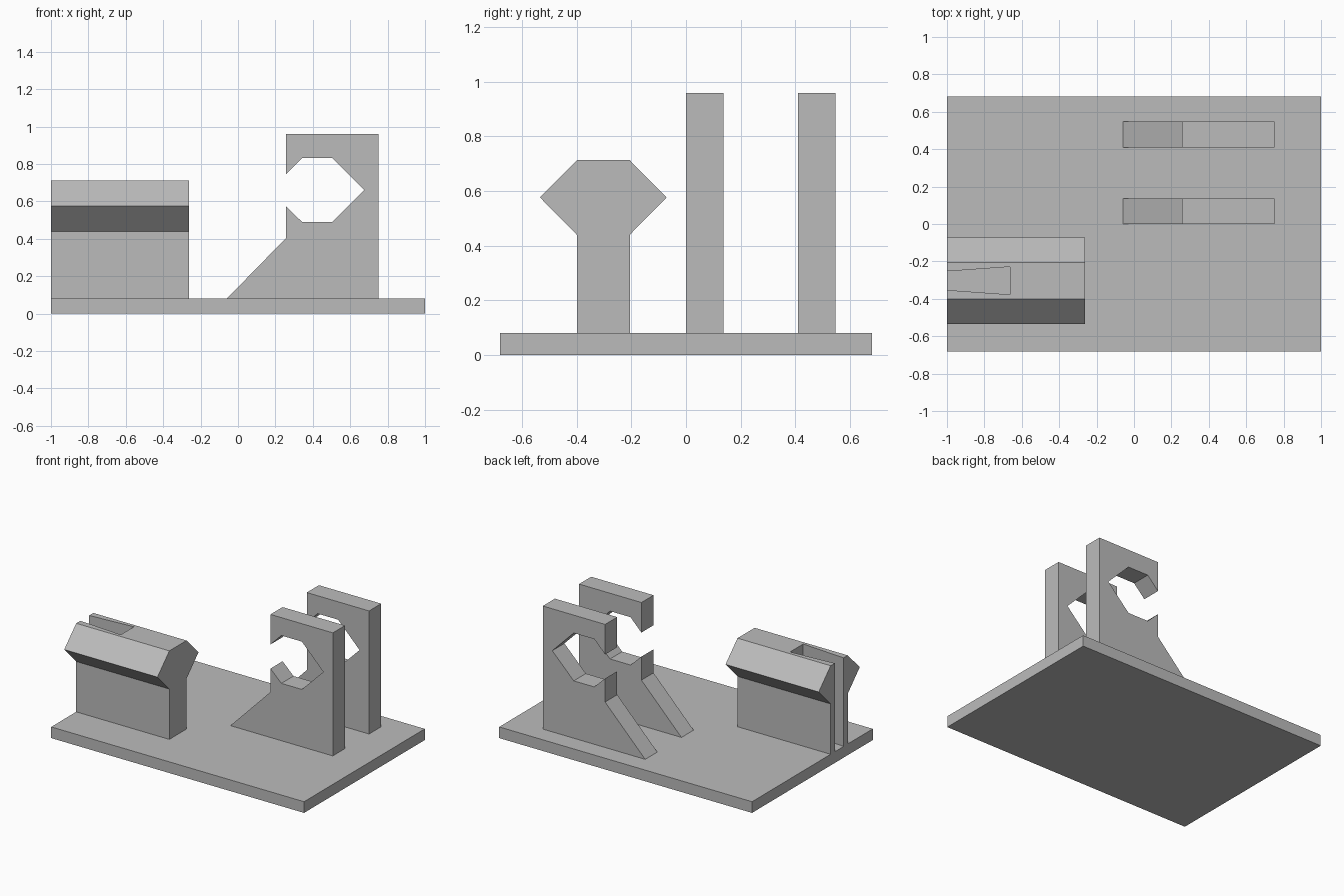
import bpy
import bmesh
from mathutils import Vector

cube = bpy.data.objects.get("Cube")
if cube:
    bpy.data.objects.remove(cube, do_unlink=True)

grey = bpy.data.materials.new("plain grey")
grey.use_nodes = True
colour = (0.5, 0.5, 0.5, 1)
grey.diffuse_color = colour
grey.node_tree.nodes["Principled BSDF"].inputs["Base Color"].default_value = colour


def prism(name, profile, axis, start, end):
    """Extrude a 2D profile along the x, y or z axis."""
    place = {
        "x": lambda p: (start, p[0], p[1]),
        "y": lambda p: (p[0], start, p[1]),
        "z": lambda p: (p[0], p[1], start),
    }[axis]
    bm = bmesh.new()
    face = bm.faces.new([bm.verts.new(place(p)) for p in profile])
    shift = Vector([(end - start) * (a == axis) for a in "xyz"])
    grown = bmesh.ops.extrude_face_region(bm, geom=[face], use_keep_orig=True)["geom"]
    bmesh.ops.translate(bm, vec=shift, verts=[g for g in grown if isinstance(g, bmesh.types.BMVert)])
    bmesh.ops.recalc_face_normals(bm, faces=bm.faces)
    mesh = bpy.data.meshes.new(name)
    bm.to_mesh(mesh)
    bm.free()
    mesh.materials.append(grey)
    obj = bpy.data.objects.new(name, mesh)
    bpy.context.collection.objects.link(obj)
    return obj


TOP = 0.08  # upper surface of the base

# Base plate
prism("base_plate", [(-1, -0.682), (1, -0.682), (1, 0.682), (-1, 0.682)], "z", 0, TOP)

# Two upright brackets with an open faceted cradle
bracket = [(-0.06, TOP), (0.75, TOP), (0.75, 0.96), (0.257, 0.96), (0.257, 0.745),
           (0.343, 0.832), (0.505, 0.832), (0.675, 0.66), (0.505, 0.49),
           (0.343, 0.49), (0.257, 0.573), (0.257, 0.405)]
for name, y in (("front_bracket", 0.0), ("rear_bracket", 0.41)):
    prism(name, bracket, "y", y, y + 0.137)

# Rail block: a stem with a six-sided head, mirrored about its centre line
MID = -0.303
half = [(0.097, TOP), (0.097, 0.44), (0.232, 0.577), (0.097, 0.713)]
rail = [(MID + d, z) for d, z in half] + [(MID - d, z) for d, z in reversed(half)]
block = prism("rail_block", rail, "x", -1, -0.263)

# Flared slot cut down through the block's open end
slot = [(-1.1, MID - 0.043), (-0.663, MID - 0.074), (-0.663, MID + 0.074), (-1.1, MID + 0.043)]
cutter = prism("slot_cutter", slot, "z", TOP - 0.05, 0.9)
cutter.hide_render = True
cutter.hide_viewport = True
cut = block.modifiers.new("slot", "BOOLEAN")
cut.operation = "DIFFERENCE"
cut.solver = "EXACT"
cut.object = cutter
